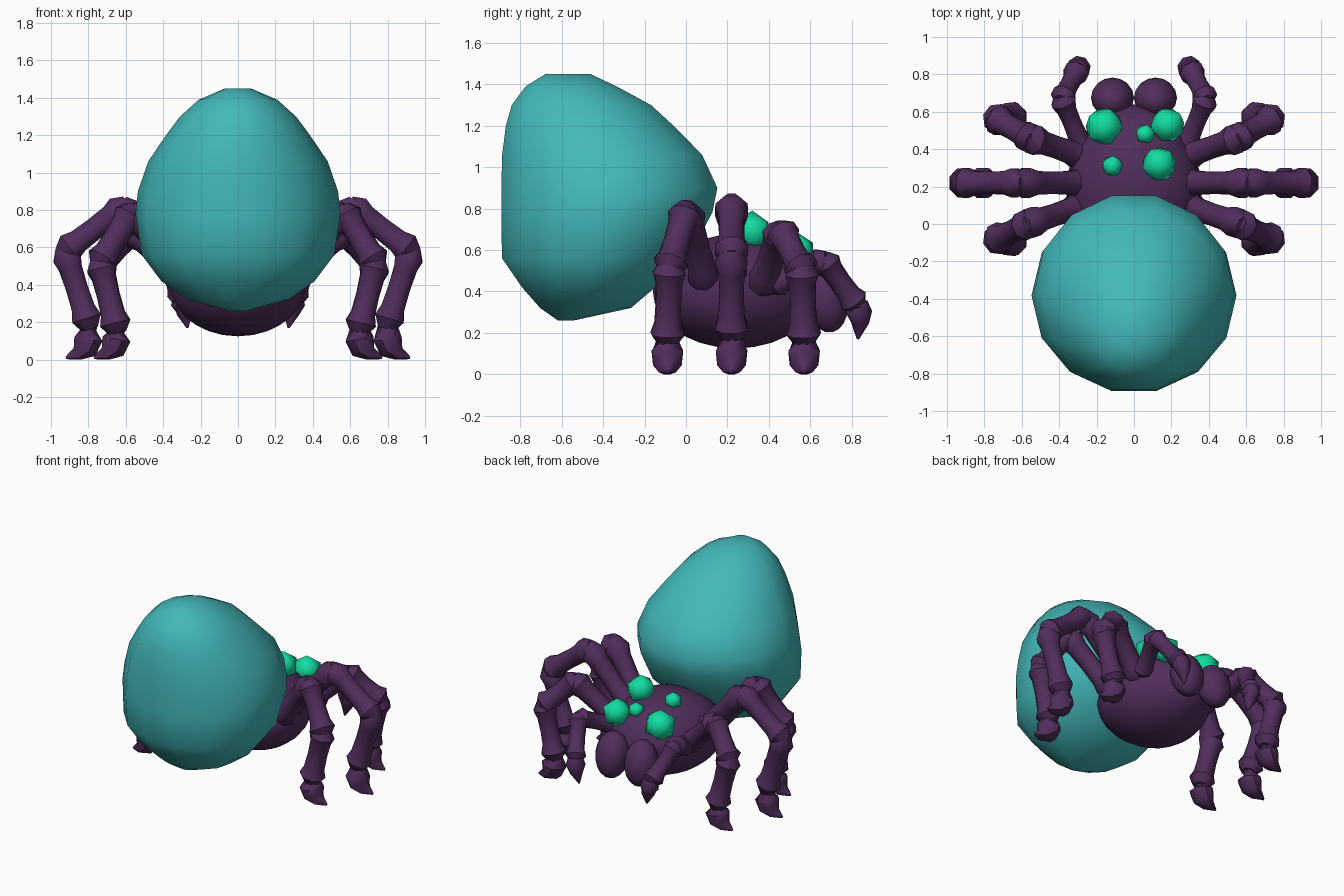
import bpy, bmesh, math
from mathutils import Vector, Matrix

if "Cube" in bpy.data.objects:
    bpy.data.objects.remove(bpy.data.objects["Cube"])


def material(name, color):
    m = bpy.data.materials.new(name)
    m.diffuse_color = (*color, 1)
    m.use_nodes = True
    m.node_tree.nodes["Principled BSDF"].inputs["Base Color"].default_value = m.diffuse_color
    return m


TEAL = material("teal", (0.056, 0.479, 0.485))
PURPLE = material("dark purple", (0.082, 0.027, 0.105))
GREEN = material("bright green", (0.006, 0.72, 0.36))


def finish(name, bm, mat, angle=None):
    bmesh.ops.recalc_face_normals(bm, faces=bm.faces)
    me = bpy.data.meshes.new(name)
    bm.to_mesh(me)
    bm.free()
    ob = bpy.data.objects.new(name, me)
    bpy.context.collection.objects.link(ob)
    me.materials.append(mat)
    if angle:
        bpy.ops.object.select_all(action='DESELECT')
        ob.select_set(True)
        bpy.context.view_layer.objects.active = ob
        bpy.ops.object.shade_smooth_by_angle(angle=math.radians(angle))
    return ob


def loft(bm, rings):
    """Skin a list of vertex-position rings and cap the ends."""
    rows = [[bm.verts.new(p) for p in r] for r in rings]
    n = len(rows[0])
    for a, b in zip(rows, rows[1:]):
        for i in range(n):
            j = (i + 1) % n
            bm.faces.new((a[i], a[j], b[j], b[i]))
    bm.faces.new(rows[0][::-1])
    bm.faces.new(rows[-1])


def tube(bm, path, sides=8):
    """Tube through (point, radius) pairs, rings turned along the path."""
    pts = [Vector(p) for p, r in path]
    rings = []
    for k, (p, r) in enumerate(path):
        d = pts[min(k + 1, len(pts) - 1)] - pts[max(k - 1, 0)]
        q = d.to_track_quat('Z', 'Y')
        ring = []
        for i in range(sides):
            a = math.tau * (i + 0.5) / sides
            v = pts[k] + q @ Vector((math.cos(a) * r, math.sin(a) * r, 0))
            v.z = max(v.z, 0)
            ring.append(v)
        rings.append(ring)
    loft(bm, rings)


# abdomen: egg of stacked rings (z, y back, y front, half width)
egg = [(0.26, -0.62, -0.54, 0.05), (0.32, -0.71, -0.26, 0.27), (0.42, -0.80, -0.14, 0.41),
       (0.56, -0.90, 0.02, 0.515), (0.78, -0.905, 0.14, 0.548), (0.90, -0.905, 0.165, 0.535),
       (1.06, -0.90, 0.09, 0.48), (1.20, -0.88, -0.05, 0.385), (1.30, -0.85, -0.16, 0.31),
       (1.39, -0.78, -0.33, 0.21), (1.45, -0.68, -0.46, 0.07)]
bm = bmesh.new()
rings = []
for z, y0, y1, rx in egg:
    rings.append([(rx * math.cos(math.tau * i / 14), (y0 + y1) / 2 + (y1 - y0) / 2 * math.sin(math.tau * i / 14), z)
                  for i in range(14)])
loft(bm, rings)
finish("abdomen", bm, TEAL, 60)


# head body: ball narrowing towards the eyes
bm = bmesh.new()
bmesh.ops.create_uvsphere(bm, u_segments=24, v_segments=14, radius=1)
for v in bm.verts:
    x, y, z = v.co
    v.co = (x * 0.36 * (1 - 0.14 * y), 0.24 + y * 0.40, 0.40 + z * 0.275)
finish("head_body", bm, PURPLE, 60)

# eyes: low-poly balls scattered on top
eyes = [(-0.16, 0.52, 0.585, 0.11), (0.18, 0.53, 0.59, 0.10), (0.06, 0.48, 0.62, 0.056),
        (0.135, 0.32, 0.69, 0.10), (-0.115, 0.31, 0.67, 0.06)]
for k, (x, y, z, r) in enumerate(eyes):
    bm = bmesh.new()
    bmesh.ops.create_icosphere(bm, subdivisions=1, radius=r, matrix=Matrix.Translation((x, y, z))
                               @ Matrix.Rotation(k * 0.7, 4, 'Z'))
    finish(f"eye_{k + 1}", bm, GREEN, 60)


def jointed(bm, joints, r):
    """Bone-like segments, thicker at the joints, between successive points."""
    joints = [Vector(j) for j in joints]
    for a, b in zip(joints, joints[1:]):
        d = (b - a).normalized() * r * 0.35
        a2, b2 = a - d, b + d
        tube(bm, [(a2.lerp(b2, t), r * f) for t, f in
                  ((0, 0.6), (0.14, 1.05), (0.26, 0.85), (0.5, 0.8), (0.74, 0.85), (0.87, 1.08), (1, 0.6))])


# walking legs: body, top, knee, ankle
legs = {"rear_leg": [(0.27, 0.36, 0.42), (0.56, 0.46, 0.69), (0.735, 0.56, 0.51), (0.65, 0.57, 0.17)],
        "middle_leg": [(0.26, 0.22, 0.45), (0.61, 0.22, 0.82), (0.925, 0.22, 0.58), (0.80, 0.22, 0.19)],
        "front_leg": [(0.27, 0.10, 0.43), (0.57, 0.0, 0.79), (0.735, -0.08, 0.52), (0.65, -0.09, 0.17)]}
for side, s in (("left", -1), ("right", 1)):
    for name, js in legs.items():
        js = [Vector((s * x, y, z)) for x, y, z in js]
        bm = bmesh.new()
        jointed(bm, js, 0.08)
        # foot: bulge ending in an outward claw
        f = js[-1]
        out = Vector((s, 0, 0))
        tube(bm, [(f, 0.055), (Vector((f.x, f.y, 0.11)), 0.082),
                  (Vector((f.x, f.y, 0.06)) + out * 0.02, 0.075),
                  (Vector((f.x, f.y, 0.025)) + out * 0.06, 0.045),
                  (Vector((f.x, f.y, 0.01)) + out * 0.12, 0.008)])
        finish(f"{name}_{side}", bm, PURPLE, 45)

    # feeler: short two-part limb with a claw
    bm = bmesh.new()
    jointed(bm, [(s * 0.28, 0.42, 0.43), (s * 0.385, 0.67, 0.55), (s * 0.305, 0.82, 0.34)], 0.066)
    tube(bm, [((s * 0.30, 0.83, 0.35), 0.05), ((s * 0.295, 0.835, 0.30), 0.065),
              ((s * 0.285, 0.84, 0.25), 0.045), ((s * 0.27, 0.83, 0.17), 0.006)])
    finish(f"feeler_{side}", bm, PURPLE, 45)

    # jaw: tall rounded lobe
    bm = bmesh.new()
    bmesh.ops.create_uvsphere(bm, u_segments=16, v_segments=10, radius=1)
    bmesh.ops.transform(bm, verts=bm.verts, matrix=Matrix.LocRotScale(
        Vector((s * 0.115, 0.675, 0.36)), Matrix.Rotation(0.2, 3, 'X'), Vector((0.115, 0.105, 0.16))))
    finish(f"jaw_{side}", bm, PURPLE, 60)
